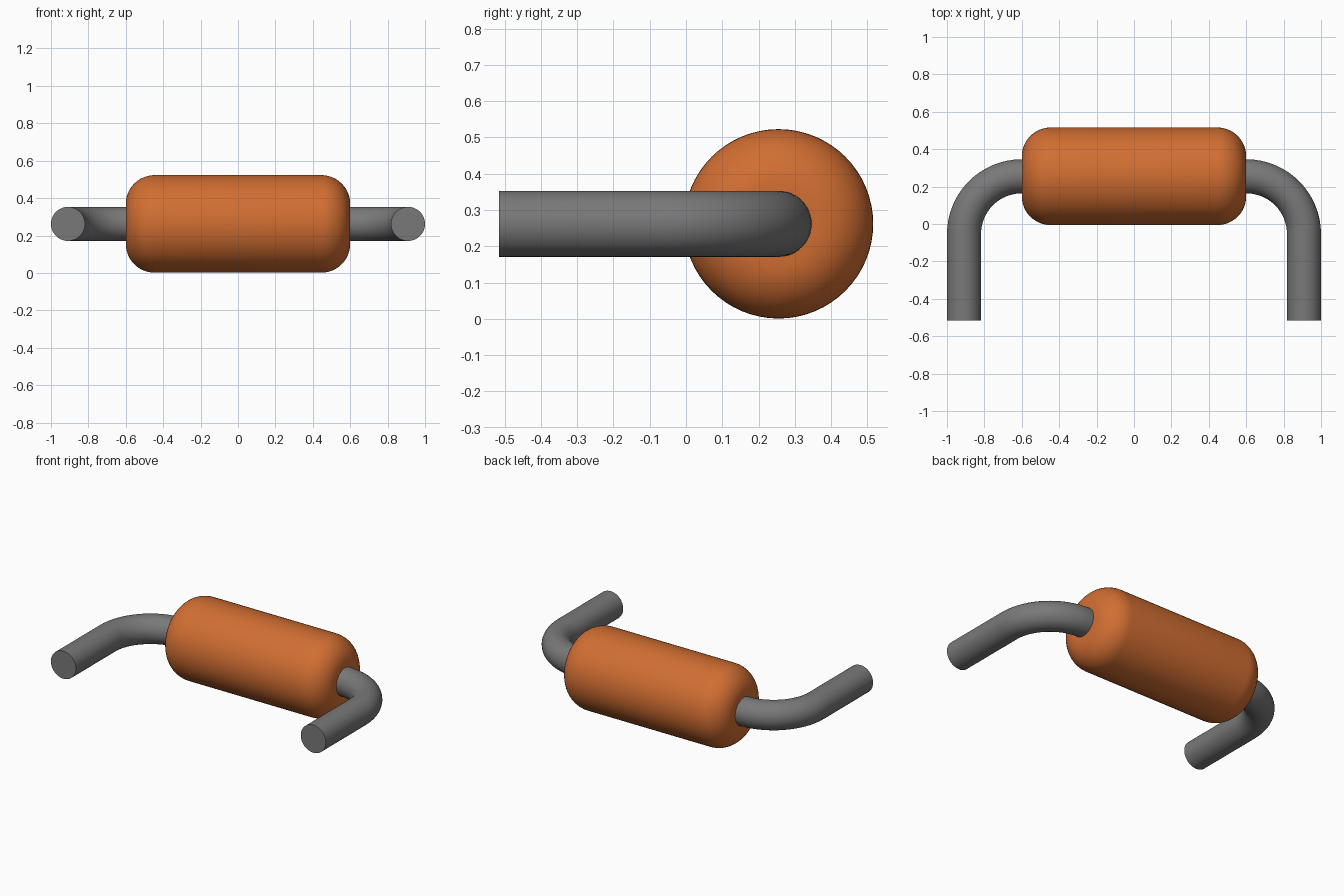
import bpy, bmesh, math
from mathutils import Vector

if "Cube" in bpy.data.objects:
    bpy.data.objects.remove(bpy.data.objects["Cube"], do_unlink=True)

AXIS_Y, AXIS_Z = 0.255, 0.262      # centre line of the body


def material(name, rgb):
    m = bpy.data.materials.new(name)
    m.use_nodes = True
    m.diffuse_color = (*rgb, 1)
    m.node_tree.nodes["Principled BSDF"].inputs["Base Color"].default_value = (*rgb, 1)
    return m


def sweep(name, stations, mat, sides=64, mirror=1):
    """Loft circles along stations of (x, y, heading, radius) and cap both ends."""
    bm = bmesh.new()
    rings = []
    for x, y, heading, r in stations:
        centre = Vector((x, y, AXIS_Z))
        side = Vector((-math.sin(heading), math.cos(heading), 0))
        ring = []
        for i in range(sides):
            t = 2 * math.pi * i / sides
            p = centre + r * (math.cos(t) * side + math.sin(t) * Vector((0, 0, 1)))
            ring.append(bm.verts.new((mirror * p.x, p.y, p.z)))
        rings.append(ring)
    for a, b in zip(rings, rings[1:]):
        for i in range(sides):
            j = (i + 1) % sides
            bm.faces.new((a[i], a[j], b[j], b[i]))
    bm.faces.new(rings[0])
    bm.faces.new(rings[-1])
    bmesh.ops.recalc_face_normals(bm, faces=bm.faces)
    mesh = bpy.data.meshes.new(name)
    bm.to_mesh(mesh)
    bm.free()
    mesh.materials.append(mat)
    ob = bpy.data.objects.new(name, mesh)
    bpy.context.collection.objects.link(ob)
    bpy.ops.object.select_all(action='DESELECT')
    ob.select_set(True)
    bpy.context.view_layer.objects.active = ob
    bpy.ops.object.shade_smooth_by_angle(angle=math.radians(35))
    return ob


orange = material("orange", (0.64, 0.156, 0.032))
grey = material("grey", (0.19, 0.19, 0.19))

# Body: cylinder along x with rounded end edges
LENGTH, RADIUS, FILLET, STEPS = 0.6, 0.261, 0.155, 12
end = []
for i in range(STEPS + 1):
    t = math.pi / 2 * i / STEPS
    end.append((LENGTH - FILLET + FILLET * math.sin(t),
                RADIUS - FILLET + FILLET * math.cos(t)))
profile = [(-x, r) for x, r in reversed(end)] + end
sweep("body", [(x, AXIS_Y, 0, r) for x, r in profile], orange)

# Leads: straight leg, quarter bend, short stub inside the body
BEND, WIRE = 0.309, 0.091
path = [(LENGTH + BEND, -0.516, math.pi / 2, WIRE)]
for i in range(17):
    t = math.pi / 2 * i / 16
    path.append((LENGTH + BEND * math.cos(t), AXIS_Y - BEND + BEND * math.sin(t),
                 t + math.pi / 2, WIRE))
path.append((LENGTH - 0.05, AXIS_Y, math.pi, WIRE))
for name, s in (("left_lead", 1), ("right_lead", -1)):
    sweep(name, path, grey, sides=48, mirror=s)
